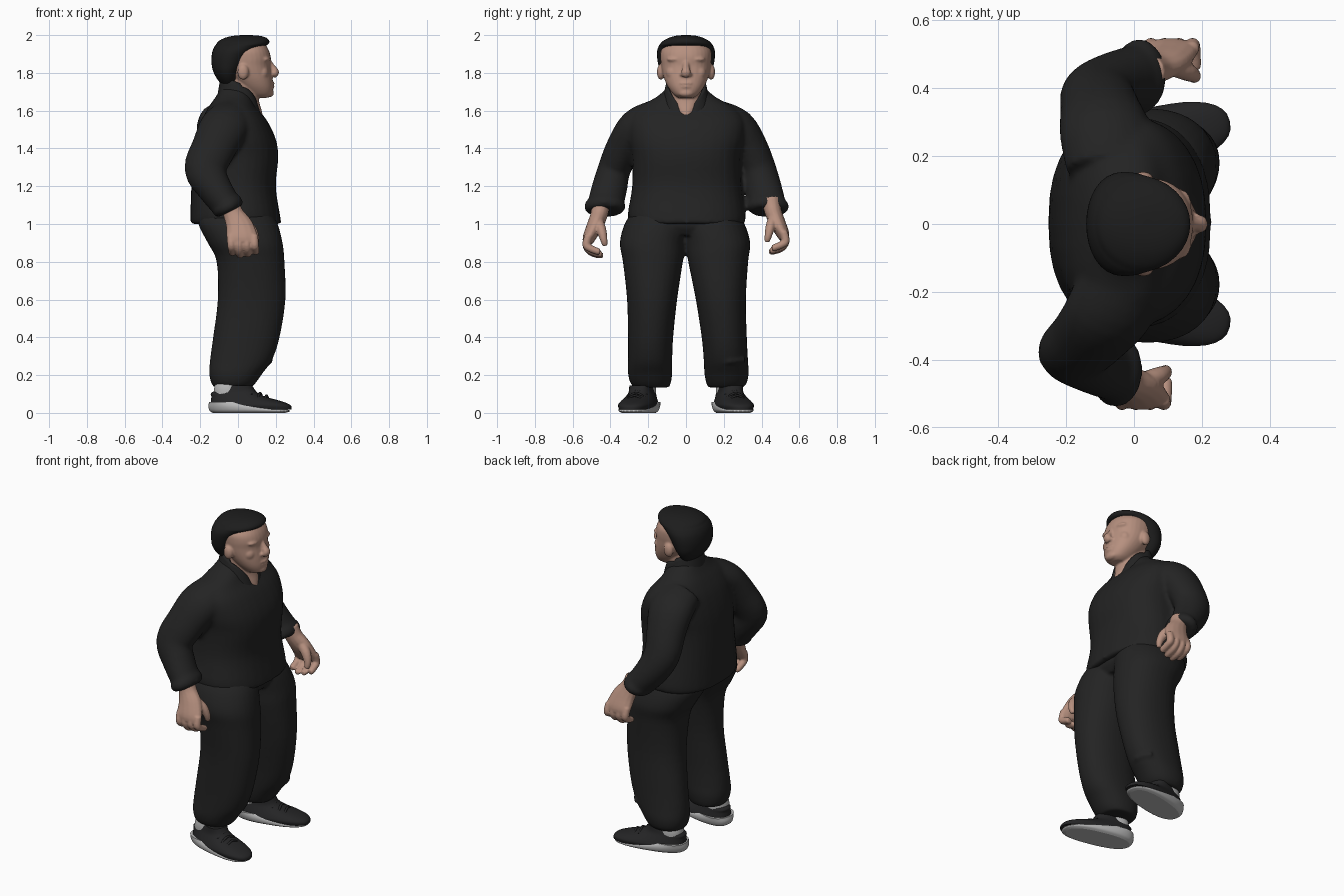
import bpy, bmesh, math
from mathutils import Vector

cube = bpy.data.objects.get("Cube")
if cube:
    bpy.data.objects.remove(cube, do_unlink=True)


def material(name, colour):
    m = bpy.data.materials.new(name)
    m.use_nodes = True
    m.diffuse_color = (*colour, 1)
    b = m.node_tree.nodes["Principled BSDF"]
    b.inputs["Base Color"].default_value = (*colour, 1)
    b.inputs["Roughness"].default_value = 0.8
    return m


CLOTH = material("black cloth", (0.017, 0.017, 0.017))
HAIR = material("black hair", (0.012, 0.012, 0.012))
SKIN = material("skin", (0.47, 0.28, 0.213))
SOLE = material("light grey sole", (0.48, 0.48, 0.48))
SHOE = material("dark shoe", (0.018, 0.018, 0.019))


def smooth_rows(rows, steps=4):
    """Catmull-Rom interpolation of ring parameters."""
    out = []
    for i in range(len(rows) - 1):
        quad = [rows[max(i - 1, 0)], rows[i], rows[i + 1], rows[min(i + 2, len(rows) - 1)]]
        for k in range(steps):
            t = k / steps
            out.append([0.5 * (2 * b + (c - a) * t + (2 * a - 5 * b + 4 * c - d) * t * t
                               + (3 * b - a - 3 * c + d) * t ** 3) for a, b, c, d in zip(*quad)])
    return out + [list(rows[-1])]


def skin_rings(name, rings, mat, caps=True):
    bm = bmesh.new()
    loops = [[bm.verts.new(p) for p in ring] for ring in rings]
    n = len(loops[0])
    for a, b in zip(loops, loops[1:]):
        for i in range(n):
            bm.faces.new((a[i], a[(i + 1) % n], b[(i + 1) % n], b[i]))
    if caps:
        bm.faces.new(loops[0][::-1])
        bm.faces.new(loops[-1])
    bmesh.ops.recalc_face_normals(bm, faces=bm.faces)
    me = bpy.data.meshes.new(name)
    bm.to_mesh(me)
    bm.free()
    me.materials.append(mat)
    me.polygons.foreach_set("use_smooth", [len(p.vertices) == 4 for p in me.polygons])
    ob = bpy.data.objects.new(name, me)
    bpy.context.collection.objects.link(ob)
    return ob


def oval(power, n=32):
    for i in range(n):
        a = 2 * math.pi * i / n
        c, s = math.cos(a), math.sin(a)
        yield (math.copysign(abs(c) ** (2 / power), c), math.copysign(abs(s) ** (2 / power), s))


def stack(name, rows, mat, power=2.3):
    """Horizontal rings given as z, x0, x1, y0, y1."""
    rings = [[Vector(((x0 + x1) / 2 + u * (x1 - x0) / 2, (y0 + y1) / 2 + v * (y1 - y0) / 2, z))
              for u, v in oval(power)] for z, x0, x1, y0, y1 in smooth_rows(rows)]
    return skin_rings(name, rings, mat)


def tube(name, rows, mat, n=20):
    """Path points given as x, y, z, radius along x, other radius."""
    rows = smooth_rows(rows)
    pts = [Vector(r[:3]) for r in rows]
    rings = []
    for i, r in enumerate(rows):
        t = (pts[min(i + 1, len(pts) - 1)] - pts[max(i - 1, 0)]).normalized()
        ref = Vector((0, 1, 0)) if abs(t.x) > 0.9 else Vector((1, 0, 0))
        u = (ref - t * ref.dot(t)).normalized()
        w = t.cross(u)
        rings.append([pts[i] + u * r[3] * a + w * r[4] * b for a, b in oval(2, n)])
    return skin_rings(name, rings, mat)


def ball(name, loc, size, mat):
    bpy.ops.mesh.primitive_uv_sphere_add(segments=24, ring_count=14, location=loc)
    ob = bpy.context.object
    ob.name, ob.scale = name, size
    ob.data.materials.append(mat)
    bpy.ops.object.transform_apply()
    return ob


def fuse(name, parts, voxel, rounds):
    """Join overlapping parts into one softly blended surface."""
    bpy.ops.object.select_all(action='DESELECT')
    for p in parts:
        p.select_set(True)
    bpy.context.view_layer.objects.active = parts[0]
    bpy.ops.object.join()
    parts[0].name = name
    r = parts[0].modifiers.new("blend", 'REMESH')
    r.mode, r.voxel_size, r.use_smooth_shade = 'VOXEL', voxel, True
    s = parts[0].modifiers.new("soften", 'SMOOTH')
    s.factor, s.iterations = 0.5, rounds


# Jacket: torso, sleeves and rolled cuffs
jacket = [stack("torso", [
    (1.0, -.252, .23, -.295, .31), (1.05, -.252, .222, -.308, .315), (1.2, -.247, .2, -.285, .295),
    (1.35, -.237, .213, -.285, .29), (1.45, -.222, .2, -.3, .31), (1.55, -.192, .152, -.3, .31),
    (1.62, -.155, .095, -.25, .25), (1.67, -.12, .075, -.16, .16), (1.72, -.09, .05, -.1, .1)], CLOTH, 2.4)]
arms = {
    "right": (-1, [(-.04, .17, 1.56, .12, .095), (-.075, .26, 1.51, .13, .1), (-.13, .33, 1.4, .118, .095),
                   (-.172, .38, 1.29, .112, .087), (-.125, .405, 1.19, .092, .094), (-.055, .43, 1.09, .078, .095)]),
    "left": (1, [(-.07, .17, 1.56, .13, .095), (-.085, .27, 1.51, .135, .1), (-.1, .34, 1.4, .118, .095),
                 (-.105, .385, 1.29, .108, .092), (-.06, .41, 1.19, .095, .097), (.015, .435, 1.09, .08, .097)]),
}
for side, (s, path) in arms.items():
    jacket.append(tube(side + "_sleeve", [(x, s * y, z, a, b) for x, y, z, a, b in path], CLOTH))
    x, y = path[-1][:2]
    jacket.append(tube(side + "_cuff", [(x - .015, s * y, 1.12, .07, .085), (x - .005, s * y, 1.105, .083, .108),
                                        (x + .005, s * y, 1.08, .083, .108), (x + .012, s * y, 1.065, .07, .09)], CLOTH))
fuse("jacket", jacket, 0.012, 5)

# Open collar with a notch at the throat
rings = []
for k in range(7):
    t = k / 6
    ring = []
    for u, v in oval(2.1, 48):
        x, y = .01 + u * (.122 - .02 * t), v * (.135 - .03 * t)
        top = 1.745 - .04 * u
        if u > 0:
            top = min(top, 1.57 + 1.5 * abs(y))
        low = 1.61 - .05 * u
        ring.append(Vector((x, y, low + max(top - low, .004) * t)))
    rings.append(ring)
collar = skin_rings("collar", rings, CLOTH, False)
collar.modifiers.new("thickness", 'SOLIDIFY').thickness = 0.014

# Trousers: pelvis, two legs and a fold over the left hem
trousers = [stack("pelvis", [(.94, -.13, .17, -.2, .2), (1.0, -.19, .2, -.295, .295),
                             (1.08, -.2, .17, -.27, .27)], CLOTH)]
leg = [(.135, -.125, .07, .09, .275), (.16, -.142, .095, .08, .295), (.21, -.152, .13, .073, .307),
       (.28, -.148, .18, .073, .307), (.4, -.132, .22, .068, .307), (.6, -.107, .251, .047, .312),
       (.8, -.113, .246, .017, .334), (.9, -.16, .236, .006, .35), (1.0, -.21, .21, -.015, .325),
       (1.07, -.2, .17, 0, .28)]
for side, s in (("right", -1), ("left", 1)):
    rows = []
    for z, x0, x1, y0, y1 in leg:
        d = .035 - .05 * z if s > 0 else 0
        rows.append((z, x0, x1, s * (y0 + d), s * (y1 + d)))
    trousers.append(stack(side + "_leg", rows, CLOTH, 2.2))
trousers.append(tube("left_hem_fold", [(.11, .17, .265, .03, .02), (.15, .23, .275, .035, .022),
                                       (.11, .3, .28, .03, .02)], CLOTH))
fuse("trousers", trousers, 0.01, 3)

# Shoes, turned slightly outwards, with pale socks
for side, s in (("right", -1), ("left", 1)):
    upper = [(.018, -.145, .29, -.084, .084), (.04, -.148, .284, -.092, .092), (.06, -.145, .24, -.086, .086),
             (.085, -.142, .15, -.074, .074), (.11, -.138, .1, -.064, .064), (.145, -.04, .075, -.058, .058)]
    parts = [stack(side + "_shoe", upper, SHOE, 2.5),
             stack(side + "_sole", [(0, -.135, .255, -.074, .074), (.012, -.152, .28, -.09, .09),
                                    (.035, -.158, .2, -.094, .094), (.058, -.153, .06, -.088, .088)], SOLE, 2.5),
             stack(side + "_sock", [(.09, -.13, .02, -.064, .064), (.13, -.127, .01, -.064, .064),
                                    (.17, -.115, .01, -.055, .055)], SOLE)]
    for i in range(3):
        x, z = .085 + .035 * i, .12 - .014 * i
        parts.append(tube(side + "_lace", [(x, -.05, z - .025, .007, .006), (x, 0, z, .007, .006),
                                           (x, .05, z - .025, .007, .006)], SHOE, 8))
    for p in parts:
        p.location.y = s * .237
        p.rotation_euler.z = s * math.radians(13)

# Hands with curled fingers and a thumb
for side, s, dx, dz in (("right", -1, 0, 0), ("left", 1, .085, .02)):
    def limb(part, rows, s=s, dx=dx, dz=dz):
        return tube(side + part, [(x + dx, s * y, z + dz, a, b) for x, y, z, a, b in rows], SKIN, 14)
    parts = [limb("_palm", [(-.045, .45, 1.11, .052, .05), (-.023, .46, 1.05, .055, .046),
                            (.007, .483, .99, .073, .043), (.022, .512, .93, .082, .035), (.025, .52, .9, .074, .027)])]
    for i in range(4):
        x, e = -.038 + .041 * i, .012 * abs(i - 1.3)
        parts.append(limb("_finger", [(x, .515, .94, .022, .022), (x + .003, .527, .89, .022, .022),
                                      (x + .006, .506, .85 + e, .021, .02), (x + .008, .465, .833 + e, .02, .018),
                                      (x + .008, .435 + e, .83 + e, .014, .014)]))
    parts.append(limb("_thumb", [(.02, .465, 1.02, .028, .026), (.07, .448, .97, .029, .026),
                                 (.092, .436, .92, .021, .02), (.09, .428, .885, .014, .014)]))
    fuse(side + "_hand", parts, 0.006, 3)

# Head, neck and facial features blended together
head = [stack("skull", [
    (1.668, .08, .155, -.04, .04), (1.685, .05, .18, -.065, .065), (1.72, .01, .187, -.092, .092),
    (1.76, -.03, .184, -.112, .112), (1.8, -.07, .178, -.125, .125), (1.84, -.09, .172, -.132, .132),
    (1.88, -.1, .174, -.136, .136), (1.92, -.1, .163, -.132, .132), (1.96, -.07, .14, -.1, .1)], SKIN, 2.2),
    stack("neck", [(1.55, .02, .135, -.02, .02), (1.6, -.04, .126, -.06, .06),
                   (1.66, -.06, .11, -.085, .085), (1.78, -.07, .1, -.085, .085)], SKIN),
    tube("nose", [(.162, 0, 1.865, .012, .016), (.18, 0, 1.83, .018, .018),
                  (.196, 0, 1.803, .022, .026), (.184, 0, 1.785, .018, .024)], SKIN, 14),
    ball("upper_lip", (.178, 0, 1.745), (.016, .038, .009), SKIN),
    ball("lower_lip", (.178, 0, 1.727), (.015, .032, .009), SKIN),
    ball("chin", (.165, 0, 1.693), (.025, .042, .022), SKIN)]
for s in (-1, 1):
    head += [ball("brow", (.14, s * .052, 1.872), (.03, .05, .016), SKIN),
             ball("nostril", (.18, s * .02, 1.792), (.014, .014, .011), SKIN),
             ball("cheek", (.126, s * .066, 1.8), (.036, .04, .04), SKIN),
             ball("ear", (.027, s * .133, 1.805), (.03, .021, .042), SKIN)]
fuse("head", head, 0.006, 4)

# Hair cap with the hairline rising towards the forehead
stack("hair", [
    (1.735, -.085, -.01, -.08, .08), (1.77, -.112, .005, -.115, .115), (1.81, -.132, .025, -.138, .138),
    (1.85, -.14, .05, -.148, .148), (1.885, -.14, .072, -.153, .153), (1.915, -.135, .1, -.153, .153),
    (1.938, -.125, .132, -.146, .146), (1.952, -.115, .16, -.138, .138), (1.97, -.1, .165, -.12, .12),
    (1.987, -.065, .148, -.088, .088), (1.997, -.02, .11, -.05, .05), (2.0, .025, .06, -.015, .015)], HAIR, 2.05)
